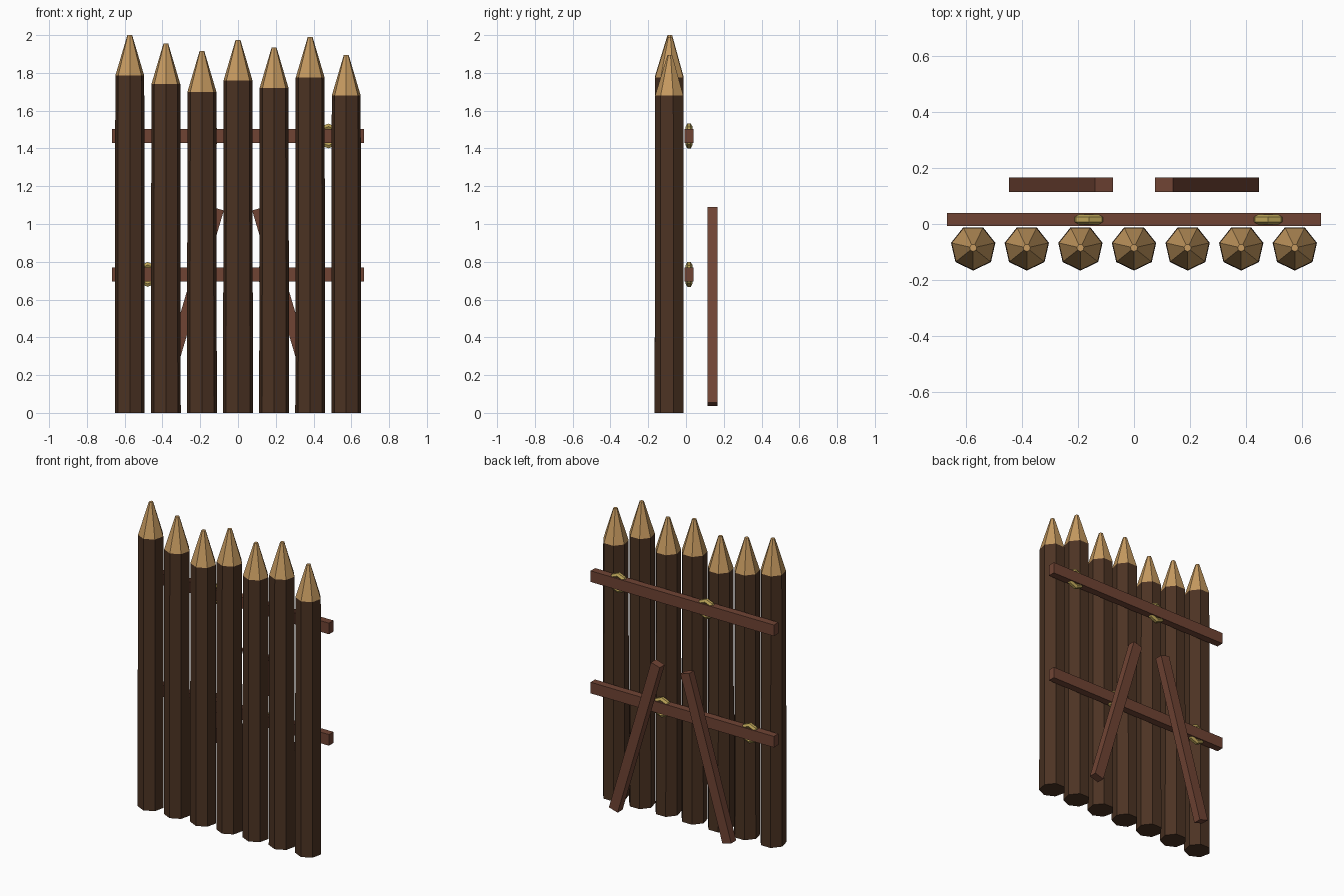
import bpy, bmesh
from math import sin, cos, pi, radians
from mathutils import Matrix

if "Cube" in bpy.data.objects:
    bpy.data.objects.remove(bpy.data.objects["Cube"], do_unlink=True)


def material(name, hex_code):
    srgb = [int(hex_code[i:i + 2], 16) / 255 for i in (0, 2, 4)]
    colour = [((c + 0.055) / 1.055) ** 2.4 for c in srgb] + [1]
    mat = bpy.data.materials.new(name)
    mat.use_nodes = True
    mat.diffuse_color = colour
    mat.node_tree.nodes["Principled BSDF"].inputs["Base Color"].default_value = colour
    return mat


BARK = material("dark bark", "4c3323")
CUT = material("fresh cut wood", "C69A60")
PLANK = material("red brown plank", "704434")
ROPE = material("straw rope", "BCA458")


def finish(name, bm, *mats):
    bmesh.ops.recalc_face_normals(bm, faces=bm.faces)
    mesh = bpy.data.meshes.new(name)
    bm.to_mesh(mesh)
    bm.free()
    for mat in mats:
        mesh.materials.append(mat)
    obj = bpy.data.objects.new(name, mesh)
    bpy.context.collection.objects.link(obj)
    return obj


def stake(name, x, top):
    """Seven-sided log with a sharpened, slightly blunt tip."""
    bm = bmesh.new()
    shoulder = top - 0.215
    rings = []
    for r, z in ((0.081, 0), (0.0785, shoulder), (0.013, top)):
        rings.append([bm.verts.new((r * sin(a), -r * cos(a), z))
                      for a in (2 * pi * i / 7 for i in range(7))])
    bm.faces.new(rings[0])
    for low, high in zip(rings, rings[1:]):
        for i in range(7):
            j = (i + 1) % 7
            bm.faces.new((low[i], low[j], high[j], high[i]))
    bm.faces.new(rings[-1])
    for f in bm.faces:
        f.material_index = int(f.calc_center_median().z > shoulder)
    finish(name, bm, BARK, CUT).location = (x, -0.085, 0)


def beam(name, size, location, lean=0):
    bm = bmesh.new()
    bmesh.ops.create_cube(bm, size=1, matrix=Matrix.Diagonal((*size, 1)))
    obj = finish(name, bm, PLANK)
    obj.location = location
    obj.rotation_euler.y = lean


def rope_ring(name, x, z, major=0.05, minor=0.018, around=8, section=6):
    """Faceted rope ring circling the y axis."""
    bm = bmesh.new()
    grid = []
    for i in range(around):
        a = 2 * pi * i / around
        ring = []
        for k in range(section):
            b = 2 * pi * (k + 0.5) / section
            r = major + minor * cos(b)
            ring.append(bm.verts.new((r * sin(a), minor * sin(b), r * cos(a))))
        grid.append(ring)
    for i in range(around):
        for k in range(section):
            m, n = (i + 1) % around, (k + 1) % section
            bm.faces.new((grid[i][k], grid[m][k], grid[m][n], grid[i][n]))
    finish(name, bm, ROPE).location = (x, 0.016, z)


# Row of sharpened stakes with uneven tops
for i, top in enumerate((2.0, 1.955, 1.915, 1.975, 1.935, 1.99, 1.895)):
    stake(f"stake_{i + 1}", (i - 3) * 0.191, top)

# Cross rails, each with two rope lashings
for level, z, side in (("lower", 0.733, -1), ("upper", 1.466, 1)):
    beam(f"{level}_rail", (1.334, 0.047, 0.073), (0, 0.016, z))
    rope_ring(f"{level}_lashing_outer", side * 0.478, z)
    rope_ring(f"{level}_lashing_inner", side * -0.161, z)

# Leaning braces behind the rails
for name, side in (("right", -1), ("left", 1)):
    beam(f"{name}_brace", (0.066, 0.052, 1.08),
         (side * 0.26, 0.14, 0.563), -side * radians(16.5))
